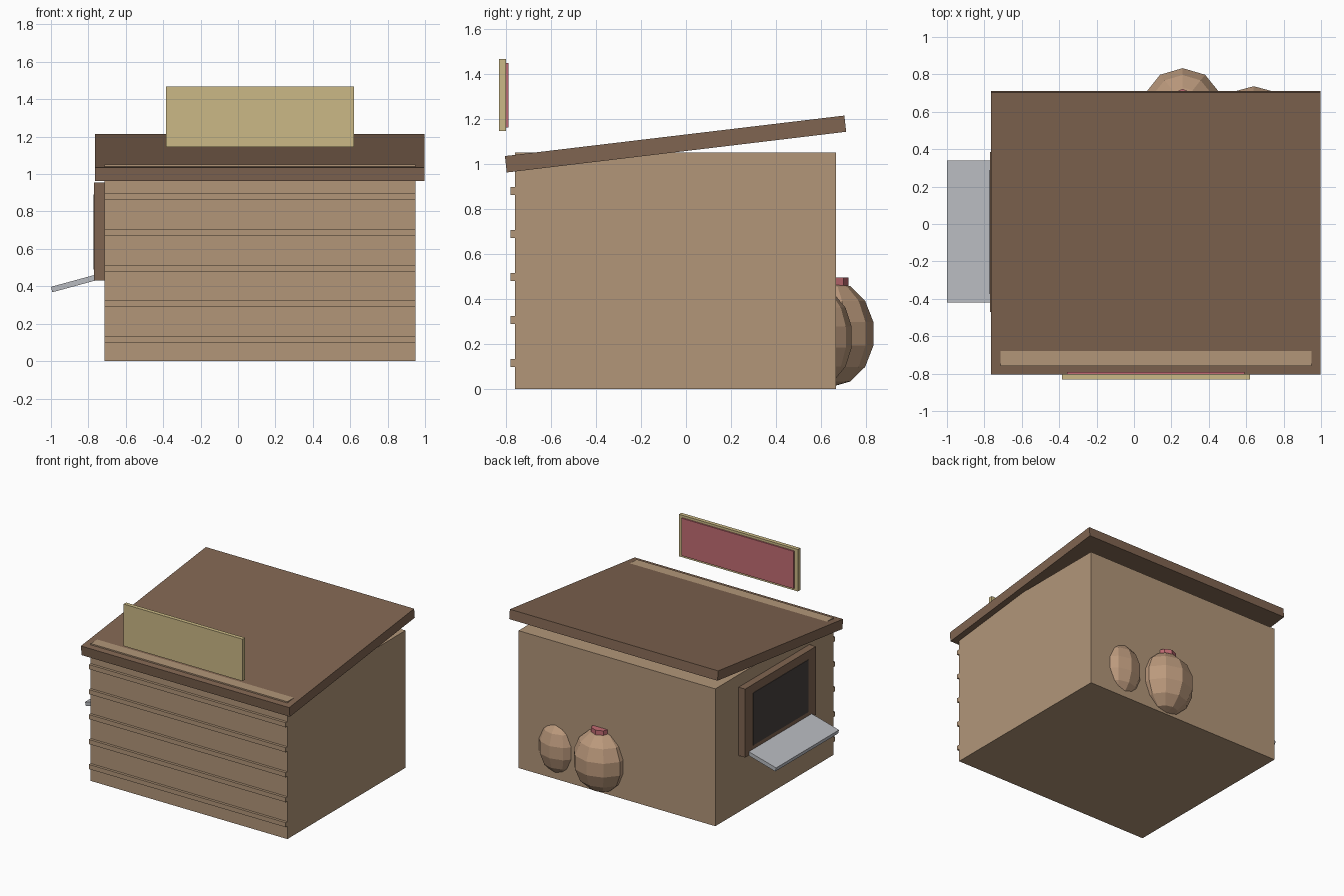
import bpy, bmesh, math
from mathutils import Matrix, Vector

if "Cube" in bpy.data.objects:
    bpy.data.objects.remove(bpy.data.objects["Cube"])


def material(name, r, g, b):
    lin = [((c / 255 + 0.055) / 1.055) ** 2.4 for c in (r, g, b)]
    m = bpy.data.materials.new(name)
    m.diffuse_color = (*lin, 1)
    m.use_nodes = True
    m.node_tree.nodes["Principled BSDF"].inputs["Base Color"].default_value = m.diffuse_color
    return m


TAN = material("tan_wood", 178, 150, 121)
BROWN = material("brown_wood", 128, 101, 81)
CREAM = material("cream_board", 203, 185, 134)
RED = material("faded_red", 194, 108, 115)
DARK = material("dark_opening", 72, 65, 63)
GREY = material("grey_metal", 185, 187, 192)
SACK = material("sack_cloth", 187, 153, 124)


def finish(name, bm, mat):
    me = bpy.data.meshes.new(name)
    bm.to_mesh(me)
    bm.free()
    me.materials.append(mat)
    ob = bpy.data.objects.new(name, me)
    bpy.context.collection.objects.link(ob)
    return ob


def box(name, lo, hi, mat):
    """Box between two opposite corners."""
    lo, hi = Vector(lo), Vector(hi)
    bm = bmesh.new()
    bmesh.ops.create_cube(bm, size=1, matrix=Matrix.Translation((lo + hi) / 2)
                          @ Matrix.Diagonal((*(hi - lo), 1)))
    return finish(name, bm, mat)


def slab(name, profile, axis, start, end, mat):
    """Extrude a 2D profile (other horizontal axis, z) along x or y."""
    put = (lambda p, t: (t, p[0], p[1])) if axis == "x" else (lambda p, t: (p[0], t, p[1]))
    bm = bmesh.new()
    face = bm.faces.new([bm.verts.new(put(p, start)) for p in profile])
    out = bmesh.ops.extrude_face_region(bm, geom=[face])["geom"]
    shift = Vector(put((0, 0), end - start))
    bmesh.ops.translate(bm, vec=shift, verts=[v for v in out if isinstance(v, bmesh.types.BMVert)])
    bmesh.ops.recalc_face_normals(bm, faces=bm.faces)
    return finish(name, bm, mat)


def sack(name, centre, radii):
    bm = bmesh.new()
    bmesh.ops.create_uvsphere(bm, u_segments=10, v_segments=7, radius=1,
                              matrix=Matrix.Translation(centre) @ Matrix.Diagonal((*radii, 1)))
    return finish(name, bm, SACK)


# Hut body with five front battens
box("hut_body", (-0.715, -0.76, 0), (0.95, 0.667, 1.05), TAN)
for i in range(5):
    z = 0.098 + 0.191 * i
    box(f"front_batten_{i + 1}", (-0.715, -0.78, z), (0.95, -0.755, z + 0.035), TAN)

# Sloping roof
slab("roof", [(-0.805, 1.035), (0.704, 1.215), (0.712, 1.143), (-0.797, 0.962)],
     "x", -0.765, 0.997, BROWN)

# Sign board with a panel on its back
box("sign_board", (-0.385, -0.831, 1.146), (0.62, -0.801, 1.467), CREAM)
box("sign_panel", (-0.357, -0.803, 1.163), (0.592, -0.79, 1.449), RED)

# Serving hatch on the left wall
box("hatch_frame", (-0.77, -0.47, 0.432), (-0.71, 0.385, 0.955), BROWN)
box("hatch_opening", (-0.773, -0.375, 0.49), (-0.767, 0.29, 0.89), DARK)
slab("hatch_shelf", [(-1.0, 0.397), (-0.762, 0.462), (-0.755, 0.433), (-0.993, 0.368)],
     "y", -0.42, 0.34, GREY)

# Sacks against the back wall, one with a tied neck
sack("large_sack", (0.26, 0.648, 0.2445), (0.21, 0.19, 0.235))
sack("small_sack", (0.64, 0.6, 0.23), (0.17, 0.14, 0.21))
bm = bmesh.new()
bmesh.ops.create_cone(bm, cap_ends=True, segments=8, radius1=0.072, radius2=0.072, depth=0.055,
                      matrix=Matrix.Translation((0.26, 0.65, 0.467)))
finish("sack_tie", bm, RED)
